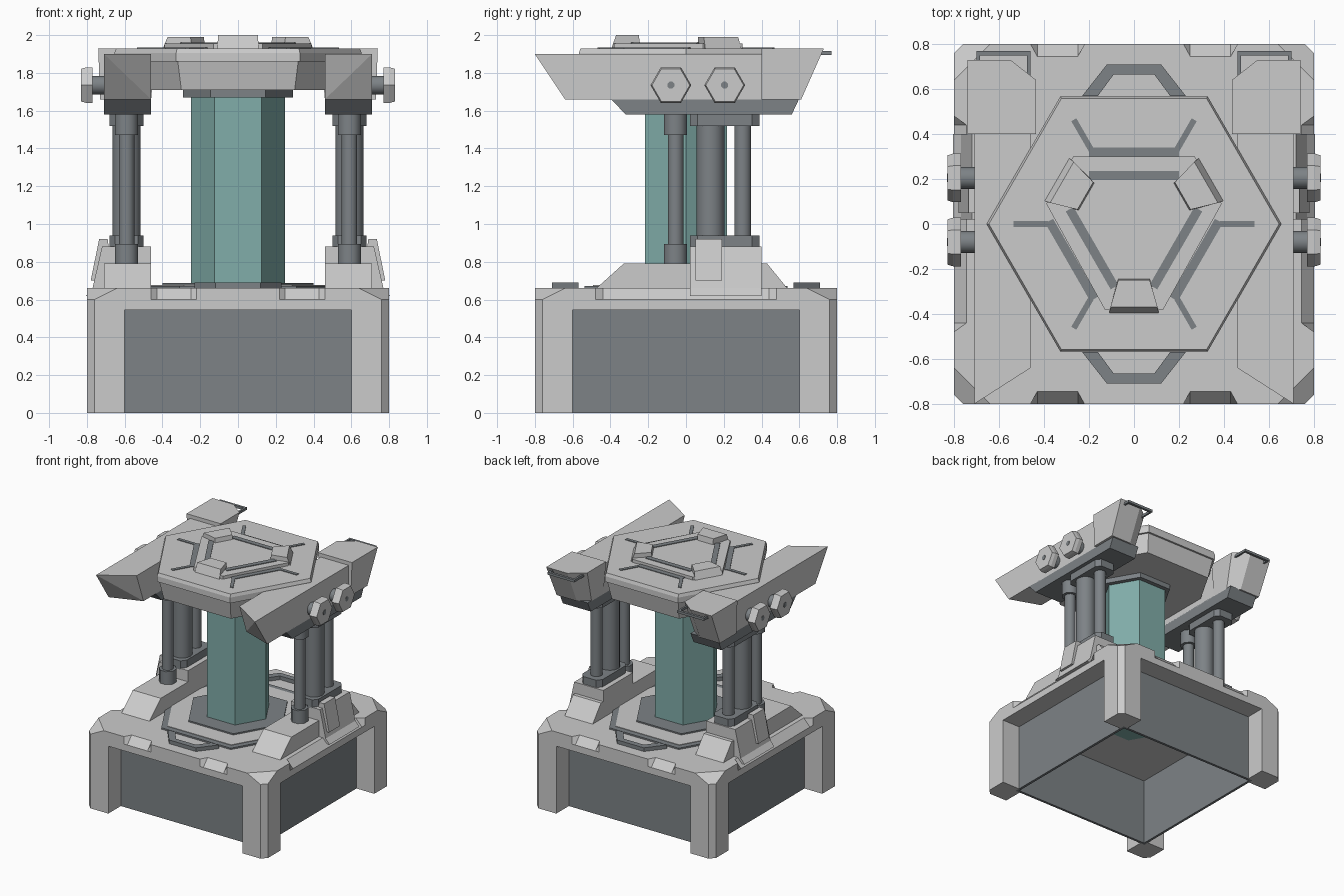
import bpy, bmesh, math

if "Cube" in bpy.data.objects:
    bpy.data.objects.remove(bpy.data.objects["Cube"])

def material(name, rgb):
    m = bpy.data.materials.new(name)
    m.diffuse_color = (*rgb, 1)
    m.use_nodes = True
    m.node_tree.nodes["Principled BSDF"].inputs["Base Color"].default_value = m.diffuse_color
    return m

LIGHT = material("light grey", (0.6, 0.6, 0.6))
SLATE = material("slate grey", (0.205, 0.225, 0.24))
TEAL = material("teal glass", (0.22, 0.42, 0.40))

def finish(name, bm, mat):
    bmesh.ops.recalc_face_normals(bm, faces=bm.faces)
    me = bpy.data.meshes.new(name)
    bm.to_mesh(me)
    bm.free()
    me.materials.append(mat)
    ob = bpy.data.objects.new(name, me)
    bpy.context.collection.objects.link(ob)
    return ob

def prism(name, pts, a, b, mat, axis='z', end=None):
    """Extrude a profile from a to b along an axis; end = optional other outline."""
    put = {'z': lambda p, h: (p[0], p[1], h),
           'x': lambda p, h: (h, p[0], p[1]),
           'y': lambda p, h: (p[0], h, p[1])}[axis]
    bm = bmesh.new()
    lo = [bm.verts.new(put(p, a)) for p in pts]
    hi = [bm.verts.new(put(p, b)) for p in (end or pts)]
    n = len(pts)
    bm.faces.new(lo[::-1])
    bm.faces.new(hi)
    for i in range(n):
        j = (i + 1) % n
        bm.faces.new((lo[i], lo[j], hi[j], hi[i]))
    return finish(name, bm, mat)

def hull(name, pts, mat):
    bm = bmesh.new()
    bmesh.ops.convex_hull(bm, input=[bm.verts.new(p) for p in pts])
    bmesh.ops.dissolve_limit(bm, angle_limit=0.01, verts=bm.verts, edges=bm.edges)
    return finish(name, bm, mat)

def ngon(r, n=6, c=(0, 0), turn=0):
    return [(c[0] + r * math.cos(turn + math.tau * i / n),
             c[1] + r * math.sin(turn + math.tau * i / n)) for i in range(n)]

def rect(x0, x1, y0, y1):
    return [(x0, y0), (x1, y0), (x1, y1), (x0, y1)]

def spin(pts, deg):
    c, s = math.cos(math.radians(deg)), math.sin(math.radians(deg))
    return [(x * c - y * s, x * s + y * c) for x, y in pts]

def flip(pts, sx, sy=1):
    return [(x * sx, y * sy) for x, y in pts]

def rod(name, r, c, a, b, mat, n=16, axis='z'):
    ob = prism(name, ngon(r, n, c, math.pi / n), a, b, mat, axis)
    for f in ob.data.polygons:
        f.use_smooth = len(f.vertices) == 4
    return ob

# base: corner legs and recessed panels
leg = [(.6, .8), (.76, .8), (.8, .76), (.8, .6), (.64, .6), (.64, .64), (.6, .64)]
for sx in (-1, 1):
    for sy in (-1, 1):
        prism("corner_leg", flip(leg, sx, sy), 0, .55, LIGHT)
        hull("corner_slope", [(sx * x, sy * y, z) for x, y, z in (
            (.64, .8, .66), (.8, .64, .66), (.76, .8, .6), (.8, .76, .6),
            (.64, .8, .6), (.8, .64, .6))], LIGHT)
for k in range(4):
    prism("base_panel", spin(rect(-.64, .64, -.64, -.62), 90 * k), 0, .55, SLATE)

# base deck with sloped notches in its upper rim
octo = [(-.76, -.8), (.76, -.8), (.8, -.76), (.8, .76),
        (.76, .8), (-.76, .8), (-.8, .76), (-.8, -.76)]
prism("base_rim", octo, .545, .6, LIGHT)
half = [(-.64, -.8), (-.46, -.8), (-.43, -.745), (-.25, -.745), (-.22, -.8),
        (.22, -.8), (.25, -.745), (.43, -.745), (.46, -.8), (.64, -.8),
        (.8, -.64), (.8, -.48), (.745, -.44), (.745, .44), (.8, .48), (.8, .64)]
low = [(.8 if x == .745 else x, -.8 if y == -.745 else y) for x, y in half]
prism("base_deck", low + flip(low, -1, -1), .6, .66, LIGHT,
      end=half + flip(half, -1, -1))

# floor plates and column
prism("floor_ring", ngon(.62), .65, .672, SLATE)
prism("floor_plate", ngon(.57), .66, .676, LIGHT)
prism("column_socket", ngon(.4), .66, .687, SLATE)
prism("glass_column", ngon(.25), .54, 1.69, TEAL)
arch = [(-.23, .57), (-.12, .71), (.12, .71), (.23, .57),
        (.16, .57), (.09, .665), (-.09, .665), (-.16, .57)]
for s in (-1, 1):
    prism("deck_arch", flip(arch, 1, s), .65, .69, SLATE)

# lid
prism("column_cap", ngon(.29), 1.67, 1.72, SLATE)
prism("lid_body", ngon(.6), 1.71, 1.87, LIGHT, end=ngon(.64))
prism("lid_rim", ngon(.655), 1.86, 1.905, LIGHT)
prism("lid_top", ngon(.655), 1.905, 1.93, LIGHT, end=ngon(.645))
trim = [(-.27, .3), (.27, .3), (.39, .09), (.13, -.38), (-.13, -.38), (-.39, .09)]
prism("lid_trim", trim, 1.92, 1.955, LIGHT)
for k in range(3):
    prism("outer_strip", spin(rect(-.2, .2, .3, .34), 120 * k), 1.92, 1.935, SLATE)
    prism("inner_strip", spin(rect(-.2, .2, .195, .235), 120 * k), 1.95, 1.96, SLATE)
    clamp = spin([(-.11, -.395), (.11, -.395), (.07, -.24), (-.07, -.24)], 120 * k)
    top = spin([(-.105, -.37), (.105, -.37), (.07, -.25), (-.07, -.25)], 120 * k)
    prism("lid_clamp", clamp, 1.93, 1.99 + .01 * (k == 0), LIGHT, end=top)
for k in range(6):
    prism("lid_spoke", spin(rect(.38, .535, -.013, .013), 60 * k), 1.925, 1.935, SLATE)

for s in (-1, 1):
    # lower supports
    prism("support_foot", [(-.48, .655), (-.33, .79), (.43, .79), (.54, .655)],
          s * .46, s * .71, LIGHT, 'x')
    prism("support_block", flip([(.46, .62), (.805, .62), (.77, .66), (.72, .88), (.46, .88)], s),
          .02, .40, LIGHT, 'y')
    prism("support_rib", flip([(.66, .7), (.78, .7), (.735, .92), (.69, .92)], s),
          .05, .19, LIGHT, 'y')

    # pistons and their collars
    x = s * .59
    rod("front_piston", .042, (x, -.055), .78, 1.6, SLATE)
    rod("middle_piston", .075, (x, .13), .88, 1.6, SLATE)
    rod("rear_piston", .045, (x, .30), .88, 1.6, SLATE)
    for a, b in ((.78, .895), (1.47, 1.59)):
        rod("front_collar", .066, (x, -.055), a, b, SLATE, 8)
    for a, b in ((.87, .94), (1.52, 1.59)):
        prism("rear_collar", flip([(.53, .02), (.65, .02), (.68, .06), (.68, .35),
              (.65, .39), (.53, .39), (.5, .35), (.5, .06)], s), a, b, SLATE)

    # upper arm: slanted nose, slate keel, tail box and bracket
    hull("arm", [(s * .46, -.64, 1.9), (s * .71, -.8, 1.9), (s * .46, -.55, 1.66),
                 (s * .71, -.64, 1.66), (s * .46, .5, 1.9), (s * .71, .5, 1.9),
                 (s * .46, .5, 1.66), (s * .71, .5, 1.66)], LIGHT)
    prism("arm_keel", [(-.4, 1.665), (-.32, 1.58), (.56, 1.58), (.6, 1.665)],
          s * .46, s * .71, SLATE, 'x')
    tail = [(.435, .4), (.74, .4), (.74, .73), (.55, .73), (.435, .64)]
    tail_low = [(.46, .4), (.73, .4), (.73, .61), (.55, .61), (.46, .55)]
    prism("arm_tail", flip(tail_low, s), 1.66, 1.93, LIGHT, end=flip(tail, s))
    prism("tail_bracket", flip([(.46, .6), (.46, .77), (.7, .77), (.7, .7), (.685, .7),
          (.685, .75), (.475, .75), (.475, .6)], s), 1.895, 1.915, SLATE)

    # side bolts
    for y in (-.08, .205):
        rod("bolt_shaft", .05, (y, 1.735), s * .69, s * .78, SLATE, 12, 'x')
        prism("bolt_head", ngon(.108, 6, (y, 1.735)), s * .77, s * .805, LIGHT, 'x')
        prism("bolt_face", ngon(.108, 6, (y, 1.735)), s * .805, s * .83, LIGHT, 'x',
              end=ngon(.1, 6, (y, 1.735)))
        rod("bolt_pin", .02, (y, 1.735), s * .82, s * .832, SLATE, 8, 'x')
